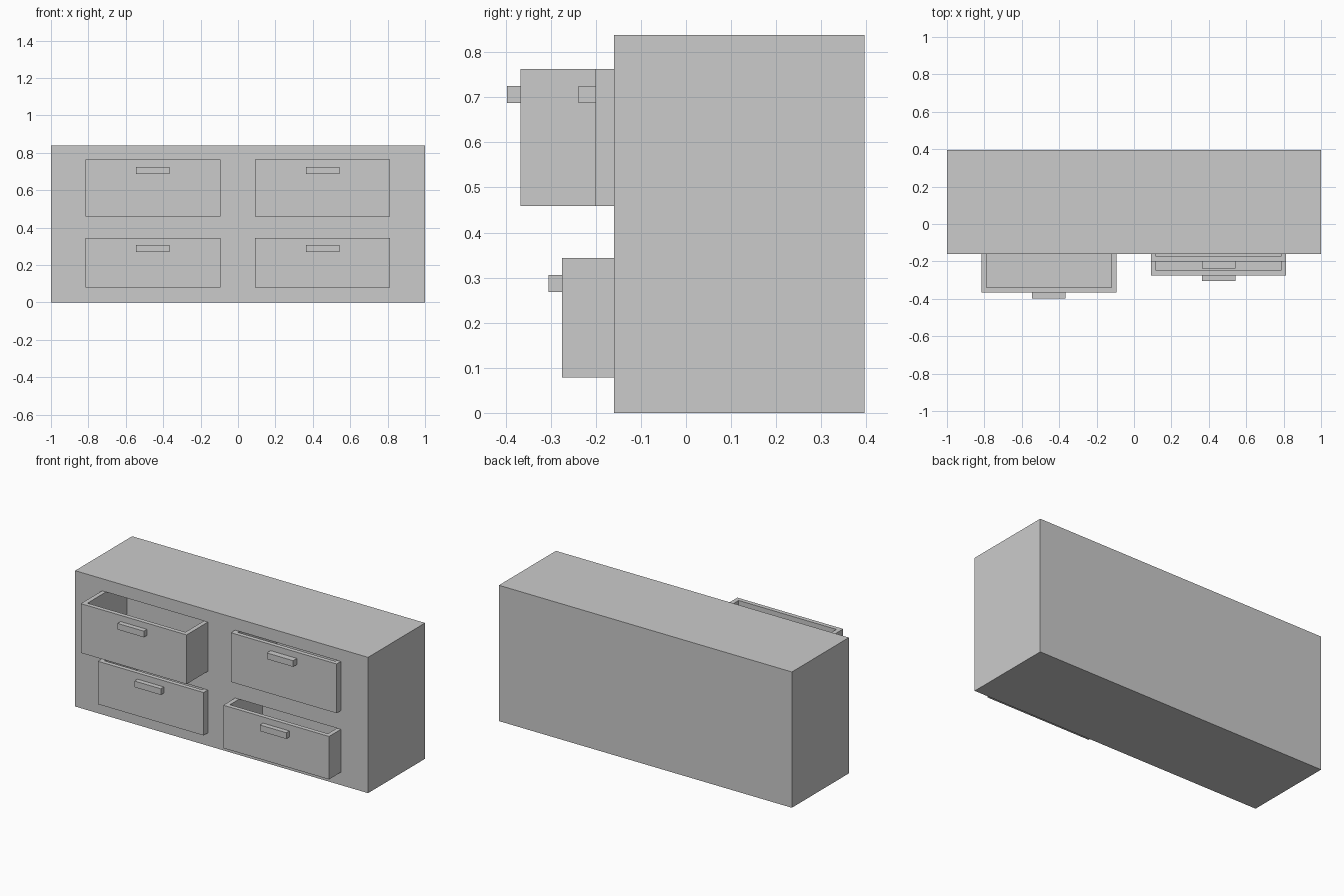
import bpy, bmesh
from mathutils import Matrix, Vector

if "Cube" in bpy.data.objects:
    bpy.data.objects.remove(bpy.data.objects["Cube"])


def add_box(bm, lo, hi):
    lo, hi = Vector(lo), Vector(hi)
    mat = Matrix.Translation((lo + hi) / 2) @ Matrix.Diagonal((*(hi - lo), 1))
    return bmesh.ops.create_cube(bm, size=1, matrix=mat)["verts"]


def make_object(name, bm):
    mesh = bpy.data.meshes.new(name)
    bm.to_mesh(mesh)
    bm.free()
    obj = bpy.data.objects.new(name, mesh)
    bpy.context.collection.objects.link(obj)
    return obj


FRONT, WALL, HALF_W = -0.16, 0.038, 0.361
# name, centre x, bottom z, top z, drawer front y, drawer length
DRAWERS = [
    ("upper_left", -0.455, 0.459, 0.763, -0.367, 0.44),
    ("upper_right", 0.453, 0.459, 0.763, -0.201, 0.44),
    ("lower_left", -0.455, 0.079, 0.344, -0.201, 0.37),
    ("lower_right", 0.453, 0.079, 0.344, -0.275, 0.37),
]

# cabinet body with four drawer openings
bm = bmesh.new()
add_box(bm, (-1, FRONT, 0), (1, 0.396, 0.838))
cabinet = make_object("cabinet", bm)

bm = bmesh.new()
for _, x, z0, z1, _, _ in DRAWERS:
    add_box(bm, (x - HALF_W, FRONT - 0.1, z0), (x + HALF_W, 0.34, z1))
cutter = make_object("opening_cutter", bm)
cutter.hide_render = True

mod = cabinet.modifiers.new("openings", "BOOLEAN")
mod.operation = "DIFFERENCE"
mod.solver = "EXACT"
mod.object = cutter
bpy.context.view_layer.objects.active = cabinet
bpy.ops.object.modifier_apply(modifier=mod.name)
bpy.data.objects.remove(cutter)

for name, x, z0, z1, y, length in DRAWERS:
    # drawer box, hollowed from its top
    bm = bmesh.new()
    add_box(bm, (x - HALF_W, y, z0), (x + HALF_W, y + length, z1))
    bm.normal_update()
    top = max(bm.faces, key=lambda f: f.calc_center_median().z)
    bmesh.ops.inset_region(bm, faces=[top], thickness=WALL)
    inner = bmesh.ops.extrude_discrete_faces(bm, faces=[top])["faces"][0]
    bmesh.ops.translate(bm, verts=inner.verts, vec=(0, 0, z0 + WALL - z1))
    bmesh.ops.recalc_face_normals(bm, faces=bm.faces)
    make_object(name + "_drawer", bm)

    # bar handle
    reach = 0.037 if name == "upper_right" else 0.03
    bm = bmesh.new()
    add_box(bm, (x - 0.09, y - reach, z1 - 0.076), (x + 0.09, y, z1 - 0.038))
    make_object(name + "_handle", bm)
